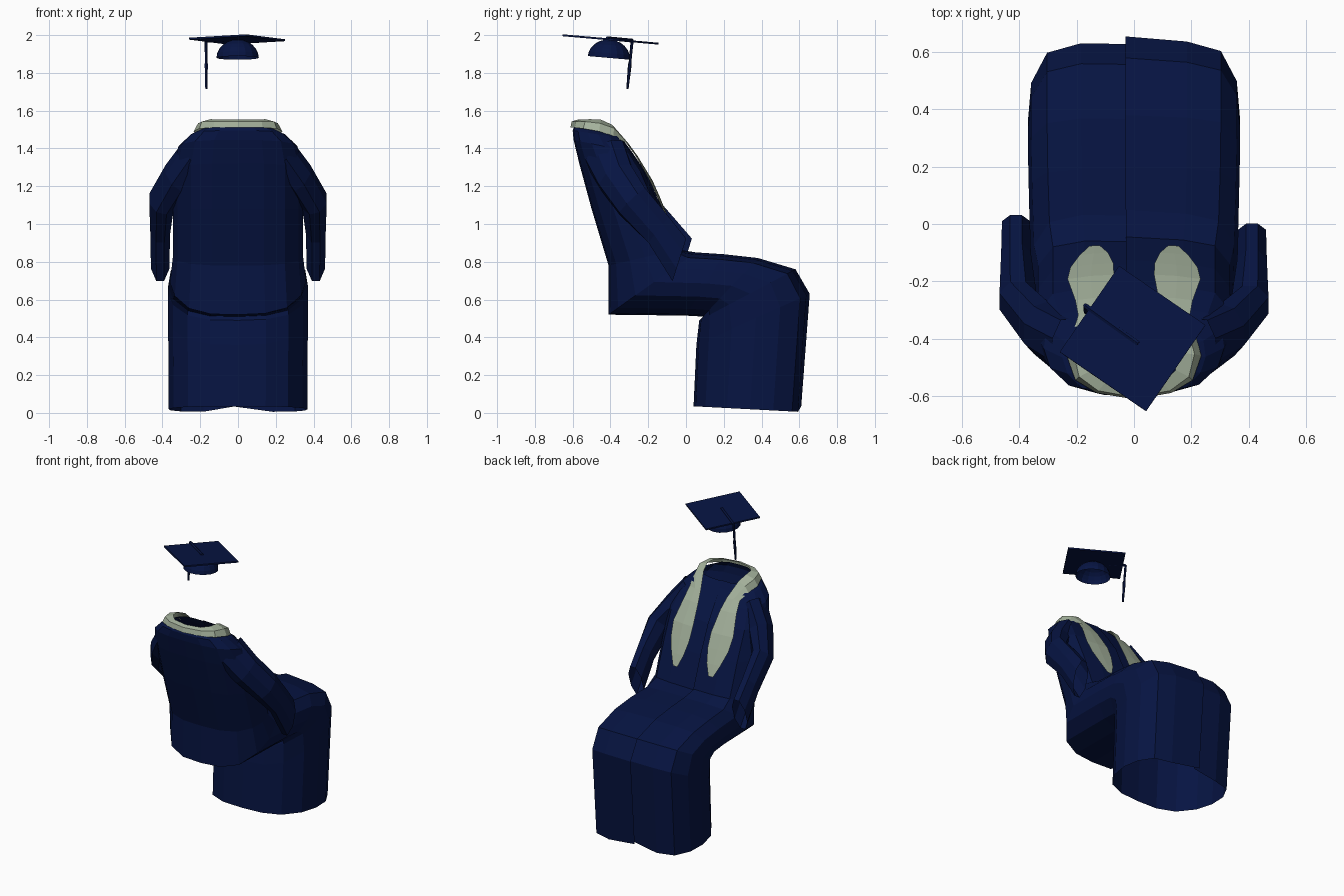
import bpy, bmesh, math
from mathutils import Vector, Matrix
from mathutils.bvhtree import BVHTree

if "Cube" in bpy.data.objects:
    bpy.data.objects.remove(bpy.data.objects["Cube"])


def material(name, rgb):
    m = bpy.data.materials.new(name)
    m.diffuse_color = (*rgb, 1)
    m.use_nodes = True
    m.node_tree.nodes["Principled BSDF"].inputs["Base Color"].default_value = m.diffuse_color
    return m


NAVY = material("navy_cloth", (0.002, 0.007, 0.055))
SAGE = material("sage_cloth", (0.37, 0.44, 0.33))


def add_object(name, bm, mat):
    me = bpy.data.meshes.new(name)
    bm.to_mesh(me)
    bm.free()
    me.materials.append(mat)
    ob = bpy.data.objects.new(name, me)
    bpy.context.collection.objects.link(ob)
    return ob


def loft(rings, closed=True):
    """Skin a list of equally long point rings."""
    bm = bmesh.new()
    rows = [[bm.verts.new(p) for p in r] for r in rings]
    n = len(rows[0])
    for a, b in zip(rows, rows[1:]):
        for i in range(n if closed else n - 1):
            j = (i + 1) % n
            bm.faces.new((a[i], b[i], b[j], a[j]))
    bmesh.ops.recalc_face_normals(bm, faces=bm.faces)
    return bm


# Gown: seated cross-sections as back (y,z), front (y,z), half width
SECTIONS = [
    ((-0.585, 1.53), (-0.37, 1.50), 0.165),
    ((-0.60, 1.495), (-0.34, 1.455), 0.25),
    ((-0.595, 1.445), (-0.285, 1.38), 0.315),
    ((-0.565, 1.32), (-0.21, 1.27), 0.345),
    ((-0.50, 1.08), (-0.125, 1.08), 0.345),
    ((-0.41, 0.78), (-0.045, 0.865), 0.345),
    ((-0.41, 0.52), (0.05, 0.85), 0.36),
    ((0.00, 0.515), (0.20, 0.84), 0.367),
    ((0.09, 0.51), (0.38, 0.82), 0.37),
    ((0.07, 0.49), (0.58, 0.76), 0.37),
    ((0.055, 0.36), (0.655, 0.63), 0.37),
    ((0.04, 0.035), (0.61, 0.005), 0.367),
]
# Open outline: the right front panel laps over the left one
HALF = [(0.40, -0.96), (0.72, -0.78), (0.93, -0.38), (1.0, 0.05),
        (0.97, 0.48), (0.82, 0.83), (0.5, 0.94)]
OUTLINE = ([(-0.02, 0.91)] + [(-u, v - 0.02) for u, v in reversed(HALF)]
           + [(0, -1)] + HALF + [(-0.08, 1.0)])


def gown_ring(back, front, w):
    b, f = Vector((0, *back)), Vector((0, *front))
    return [(b + f) / 2 + (f - b) / 2 * v + Vector((u * w, 0, 0)) for u, v in OUTLINE]


rings = [gown_ring(*s) for s in SECTIONS]
rings[-1][0].z += 0.03      # hem lifts at the front opening
rings[-1][-1].z += 0.03
gown_bm = loft(rings, closed=False)
gown_tree = BVHTree.FromBMesh(gown_bm)
add_object("gown", gown_bm, NAVY)

# Sleeves: centre, side half axis, depth half axis
SLEEVE = [
    ((0.235, -0.43, 1.37), (0.05, -0.01, 0.055), (0, 0.10, 0.05)),
    ((0.325, -0.37, 1.245), (0.06, -0.02, 0.045), (0, 0.085, 0.055)),
    ((0.405, -0.285, 1.12), (0.066, 0, 0.015), (0, 0.07, 0.065)),
    ((0.412, -0.145, 0.97), (0.053, 0, 0), (0, 0.055, 0.07)),
    ((0.412, -0.035, 0.81), (0.05, 0, 0), (0, 0.037, 0.115)),
]
for side, name, reach in ((1, "sleeve_right", 0.0), (-1, "sleeve_left", 0.03)):
    rings = []
    for k, (c, a, b) in enumerate(SLEEVE):
        ring = []
        for i in range(8):
            t = math.tau * (i + 0.5) / 8
            p = Vector(c) + (Vector(a) * math.cos(t) + Vector(b) * math.sin(t)) * 1.06
            ring.append((p.x * side, p.y + reach * k / 4, p.z))
        rings.append(ring)
    add_object(name, loft(rings), NAVY)

# Stole: outer and inner edge from the back of the neck over the shoulder
COLLAR = [
    ((0, -0.612, 1.51), (0, -0.575, 1.552)),
    ((0.13, -0.59, 1.51), (0.10, -0.555, 1.552)),
    ((0.205, -0.545, 1.505), (0.145, -0.51, 1.555)),
    ((0.235, -0.46, 1.49), (0.15, -0.45, 1.552)),
    ((0.215, -0.385, 1.465), (0.135, -0.39, 1.525)),
]
# Front band as outer x, inner x, height; laid onto the gown front
BAND = [(0.195, 0.10, 1.43), (0.205, 0.085, 1.36), (0.232, 0.07, 1.23),
        (0.222, 0.072, 1.14), (0.19, 0.09, 1.05), (0.155, 0.12, 0.975)]


def on_gown(x, z):
    y = gown_tree.ray_cast(Vector((x, 0.05, z)), Vector((0, -1, 0)))[0].y
    return Vector((x, y + 0.02, z))


for side, name in ((1, "stole_right"), (-1, "stole_left")):
    rows = []
    for o, i in COLLAR:
        o, i = Vector(o), Vector(i)
        m = (o + i) / 2 + Vector((0.08 * o.x, (o.y + 0.47) * 0.08, 0.012))
        rows.append([o, m, i])
    for xo, xi, z in BAND:
        rows.append([on_gown(x, z) for x in (xo, (xo + xi) / 2, xi)])
    rows = [[Vector((p.x * side, p.y, p.z)) for p in r] for r in rows]
    add_object(name, loft(rows, closed=False), SAGE)

# Cap: tilted frame shared by board, crown, button and cord
TILT = Matrix.Translation((-0.005, -0.40, 1.977)) @ Matrix.Rotation(math.radians(-5), 4, 'X')

bm = bmesh.new()
bmesh.ops.create_cube(bm, size=1, matrix=TILT @ Matrix.Rotation(math.radians(55.5), 4, 'Z')
                      @ Matrix.Diagonal((0.366, 0.366, 0.01, 1)))
add_object("cap_board", bm, NAVY)

bm = bmesh.new()
bmesh.ops.create_uvsphere(bm, u_segments=16, v_segments=12, radius=0.112)
bmesh.ops.delete(bm, geom=[v for v in bm.verts if v.co.z < -0.001], context='VERTS')
bm.transform(TILT @ Matrix.Translation((0.003, 0.0, -0.098)) @ Matrix.Diagonal((1, 1, 0.87, 1)))
add_object("cap_crown", bm, NAVY)


def rod(name, a, b, r1, r2):
    a, b = Vector(a), Vector(b)
    bm = bmesh.new()
    bmesh.ops.create_cone(bm, cap_ends=True, segments=6, radius1=r1, radius2=r2,
                          depth=(b - a).length,
                          matrix=Matrix.Translation((a + b) / 2)
                          @ (b - a).to_track_quat('Z', 'Y').to_matrix().to_4x4())
    add_object(name, bm, NAVY)


# Tassel: cord over the board, then hanging fringe
edge = TILT @ Vector((-0.165, 0.115, 0.004))
rod("tassel_cord", TILT @ Vector((0.02, -0.018, 0.005)), edge, 0.01, 0.01)
rod("tassel_drop", edge, (-0.168, -0.297, 1.85), 0.008, 0.007)
rod("tassel_fringe", (-0.168, -0.297, 1.85), (-0.168, -0.31, 1.715), 0.010, 0.006)
